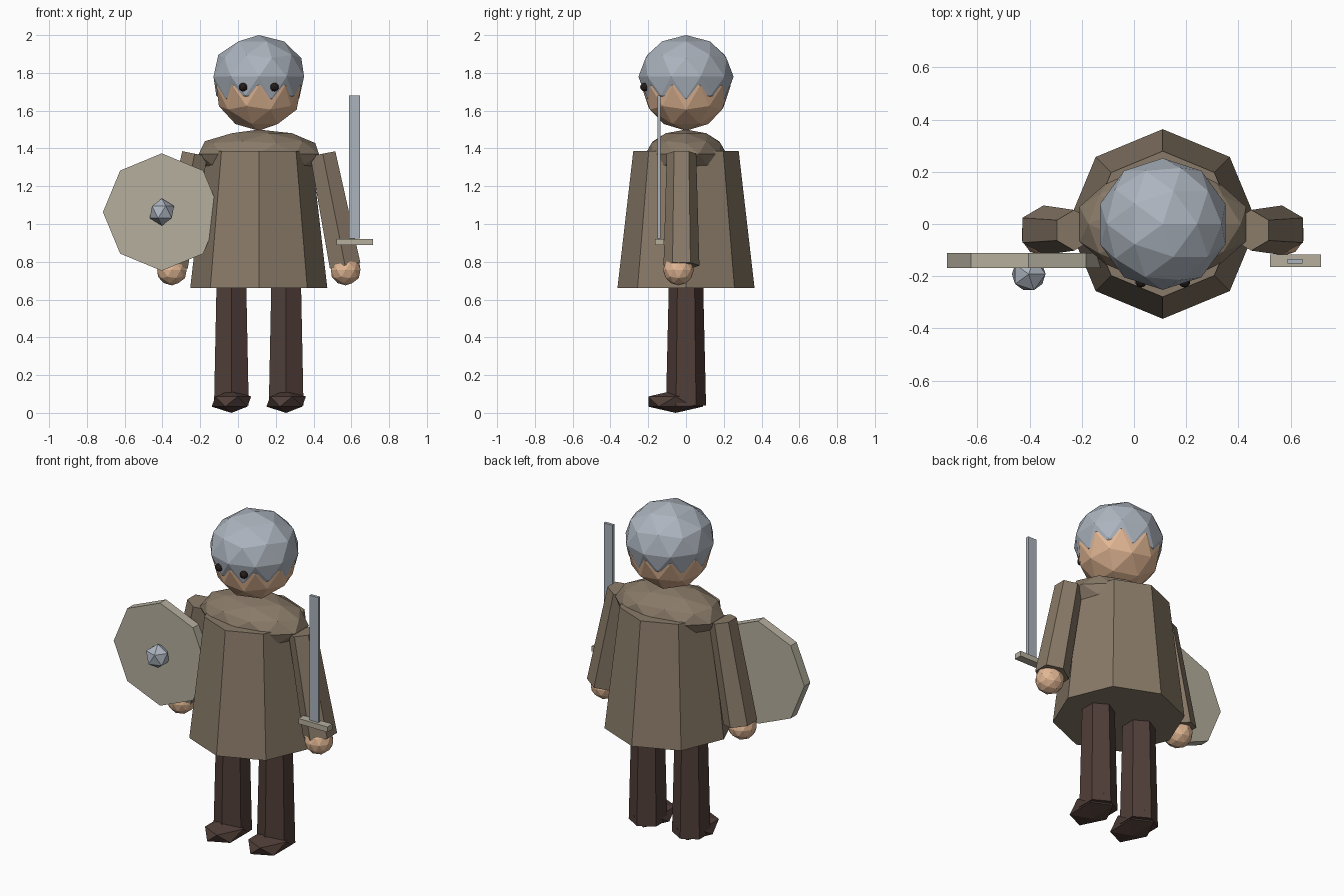
import bpy
import math
from mathutils import Vector

if "Cube" in bpy.data.objects:
    bpy.data.objects.remove(bpy.data.objects["Cube"])

CX = 0.11  # body axis


def lin(c):
    c /= 255
    return c / 12.92 if c <= 0.04045 else ((c + 0.055) / 1.055) ** 2.4


def material(name, r, g, b):
    m = bpy.data.materials.new(name)
    m.diffuse_color = (lin(r), lin(g), lin(b), 1)
    m.use_nodes = True
    m.node_tree.nodes["Principled BSDF"].inputs["Base Color"].default_value = m.diffuse_color
    return m


CLOTH = material("brown_cloth", 137, 122, 104)
TROUSER = material("dark_brown", 80, 62, 56)
SKIN = material("skin", 226, 183, 148)
STEEL = material("steel", 172, 180, 190)
WOOD = material("pale_wood", 181, 175, 158)
DARK = material("eye_dark", 38, 30, 27)


def finish(name, mat):
    ob = bpy.context.object
    ob.name = name
    ob.data.materials.append(mat)
    return ob


def ball(name, mat, loc, scale, sub=2):
    bpy.ops.mesh.primitive_ico_sphere_add(subdivisions=sub, radius=1, location=loc)
    ob = finish(name, mat)
    ob.scale = scale
    return ob


def taper(name, mat, bottom, top, r1, r2, sides):
    """Tapered prism running from bottom to top."""
    a, b = Vector(bottom), Vector(top)
    d = b - a
    bpy.ops.mesh.primitive_cone_add(vertices=sides, radius1=r1, radius2=r2,
                                    depth=d.length, location=(a + b) / 2)
    ob = finish(name, mat)
    ob.rotation_euler = (0, math.atan2(d.x, d.z), 0)
    return ob


def box(name, mat, loc, size):
    bpy.ops.mesh.primitive_cube_add(size=1, location=loc)
    ob = finish(name, mat)
    ob.scale = size
    return ob


# Tunic and shoulders
taper("tunic", CLOTH, (CX, 0, 0.66), (CX, 0, 1.387), 0.363, 0.279, 8)
ball("shoulders", CLOTH, (CX, 0, 1.37), (0.335, 0.215, 0.13))

# Head and cap
ball("head", SKIN, (CX, 0, 1.73), (0.236, 0.236, 0.236))
ball("cap", STEEL, (CX, 0, 1.78), (0.252, 0.252, 0.22))

# Paired parts
for s, side in ((-1, "left"), (1, "right")):
    ball(side + "_eye", DARK, (CX + s * 0.083, -0.22, 1.725), (0.023,) * 3)
    taper(side + "_arm", CLOTH, (CX + s * 0.457, -0.024, 0.78),
          (CX + s * 0.339, -0.024, 1.372), 0.095, 0.078, 6)
    ball(side + "_hand", SKIN, (CX + s * 0.46, -0.04, 0.757), (0.082,) * 3)
    taper(side + "_leg", TROUSER, (CX + s * 0.145, 0, 0.04),
          (CX + s * 0.145, 0, 0.72), 0.106, 0.09, 6)
    ball(side + "_foot", TROUSER, (CX + s * 0.145, -0.055, 0.06),
         (0.117, 0.17, 0.06), 1)

# Shield with boss
bpy.ops.mesh.primitive_cylinder_add(vertices=8, radius=0.311, depth=0.057,
                                    location=(-0.404, -0.14, 1.063),
                                    rotation=(math.pi / 2, 0, 0))
finish("shield", WOOD)
ball("shield_boss", STEEL, (-0.403, -0.192, 1.063), (0.072,) * 3, 1)

# Sword
box("sword_blade", STEEL, (0.616, -0.143, 1.302), (0.058, 0.018, 0.756))
box("sword_guard", WOOD, (0.618, -0.141, 0.905), (0.194, 0.048, 0.032))
